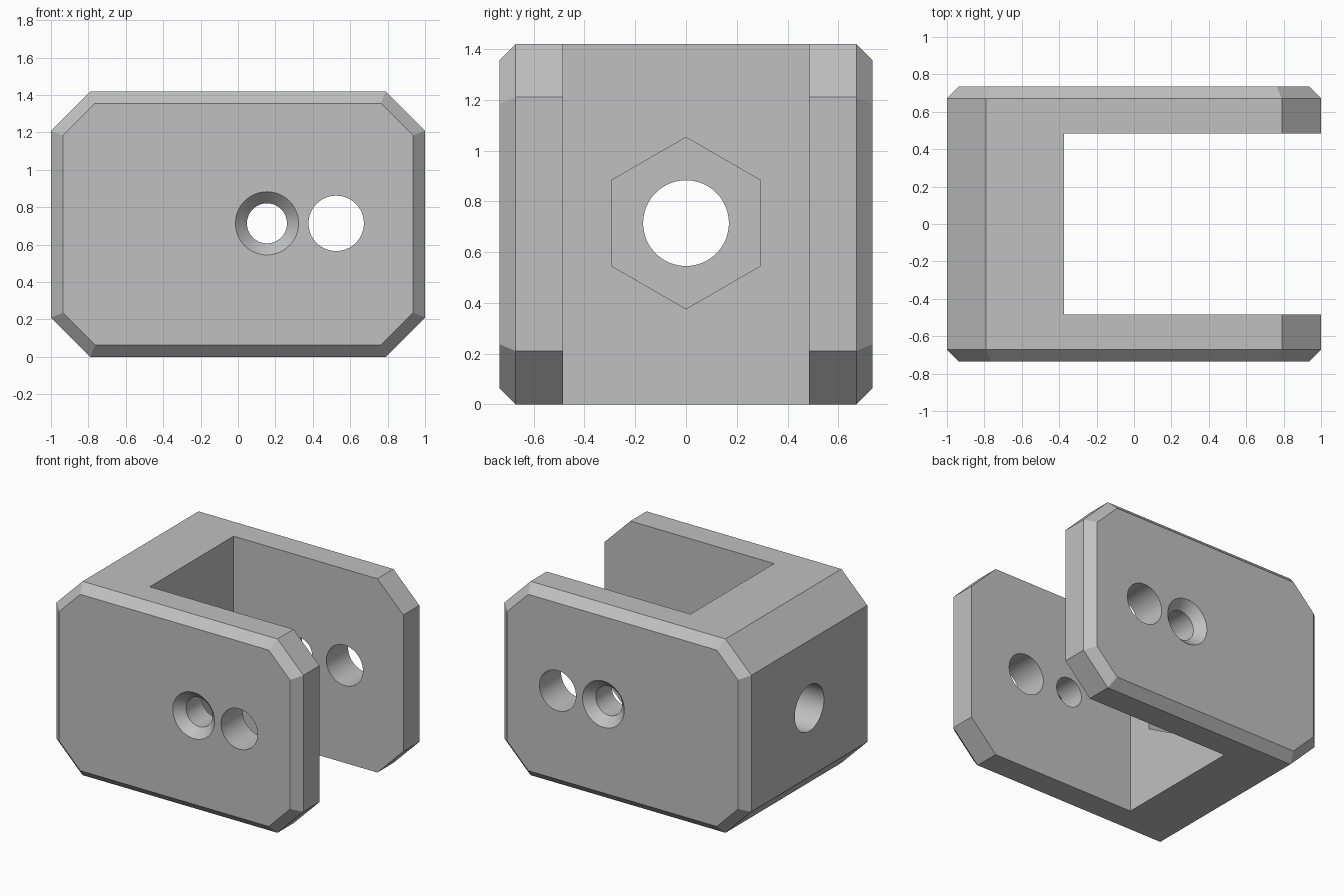
import bpy, bmesh, math
from mathutils import Matrix

cube = bpy.data.objects.get("Cube")
if cube:
    bpy.data.objects.remove(cube, do_unlink=True)

# Main sizes
HALF_X, HALF_Y, HEIGHT = 1.0, 0.735, 1.42
MID_Z = HEIGHT / 2
CORNER, EDGE = 0.21, 0.064
SLOT_X, SLOT_Y = -0.375, 0.485
HOLE_Z = 0.714

grey = bpy.data.materials.new("plain grey")
grey.use_nodes = True
colour = (0.53, 0.53, 0.53, 1)
grey.diffuse_color = colour
grey.node_tree.nodes["Principled BSDF"].inputs["Base Color"].default_value = colour


def new_object(name, bm):
    bmesh.ops.recalc_face_normals(bm, faces=bm.faces)
    mesh = bpy.data.meshes.new(name)
    bm.to_mesh(mesh)
    bm.free()
    mesh.materials.append(grey)
    obj = bpy.data.objects.new(name, mesh)
    bpy.context.collection.objects.link(obj)
    return obj


def octagon(inset):
    """Rectangle with cut corners, offset evenly inwards."""
    hx, hz = HALF_X - inset, MID_Z - inset
    cut = CORNER - inset * (2 - math.sqrt(2))
    quarter = [(hx, hz - cut), (hx - cut, hz)]
    right_top = quarter
    left_top = [(-x, z) for x, z in reversed(quarter)]
    lower = [(-x, -z) for x, z in right_top + left_top]
    return right_top + left_top + lower


def loft(name, rings):
    """Closed solid through rings of points with equal counts."""
    bm = bmesh.new()
    loops = [[bm.verts.new(p) for p in ring] for ring in rings]
    count = len(loops[0])
    for a, b in zip(loops, loops[1:]):
        for i in range(count):
            j = (i + 1) % count
            bm.faces.new((a[i], a[j], b[j], b[i]))
    bm.faces.new(loops[0])
    bm.faces.new(loops[-1])
    return new_object(name, bm)


def turned(name, x, profile, sides=64):
    """Solid turned around an axis along y from (radius, y) pairs."""
    turn = [2 * math.pi * i / sides for i in range(sides)]
    return loft(name, [[(x + r * math.cos(a), y, HOLE_Z + r * math.sin(a))
                        for a in turn] for r, y in profile])


def x_prism(name, radius, start, end, sides):
    """Prism along x with a corner pointing up."""
    turn = [2 * math.pi * i / sides for i in range(sides)]
    return loft(name, [[(x, radius * math.sin(a), HOLE_Z + radius * math.cos(a))
                        for a in turn] for x in (start, end)])


# Bracket body: octagonal block with bevelled front and back rims
layers = [(-HALF_Y, EDGE), (EDGE - HALF_Y, 0), (HALF_Y - EDGE, 0), (HALF_Y, EDGE)]
bracket = loft("clevis_bracket", [[(x, y, z + MID_Z) for x, z in octagon(inset)]
                                  for y, inset in layers])

# Slot between the two arms
bm = bmesh.new()
bmesh.ops.create_cube(bm, size=1, matrix=Matrix.Translation((SLOT_X + 1, 0, MID_Z))
                      @ Matrix.Diagonal((2, 2 * SLOT_Y, 3, 1)))
slot = new_object("slot_cutter", bm)

# Countersunk hole and plain hole through both arms
small, wide, depth, past = 0.107, 0.169, 0.065, 0.1
flare = wide + past * (wide - small) / depth
outer, inner = HALF_Y + past, HALF_Y - depth
countersunk = turned("countersunk_hole_cutter", 0.155,
                     [(flare, -outer), (small, -inner), (small, inner), (flare, outer)])
pin = turned("pin_hole_cutter", 0.525, [(0.148, -1), (0.148, 1)])

# Bolt hole through the rear block, with a hexagonal nut pocket in the slot
bolt = x_prism("bolt_hole_cutter", 0.169, -1.2, 0, 64)
nut = x_prism("nut_pocket_cutter", 0.338, SLOT_X - 0.25, 0, 6)

bpy.ops.object.select_all(action="DESELECT")
bpy.context.view_layer.objects.active = bracket
bracket.select_set(True)
for cutter in (slot, countersunk, pin, nut, bolt):
    cutter.hide_render = True
    mod = bracket.modifiers.new(cutter.name, "BOOLEAN")
    mod.operation, mod.solver, mod.object = "DIFFERENCE", "EXACT", cutter
    bpy.ops.object.modifier_apply(modifier=mod.name)
    bpy.data.objects.remove(cutter, do_unlink=True)
bpy.ops.object.shade_smooth_by_angle(angle=math.radians(25))
